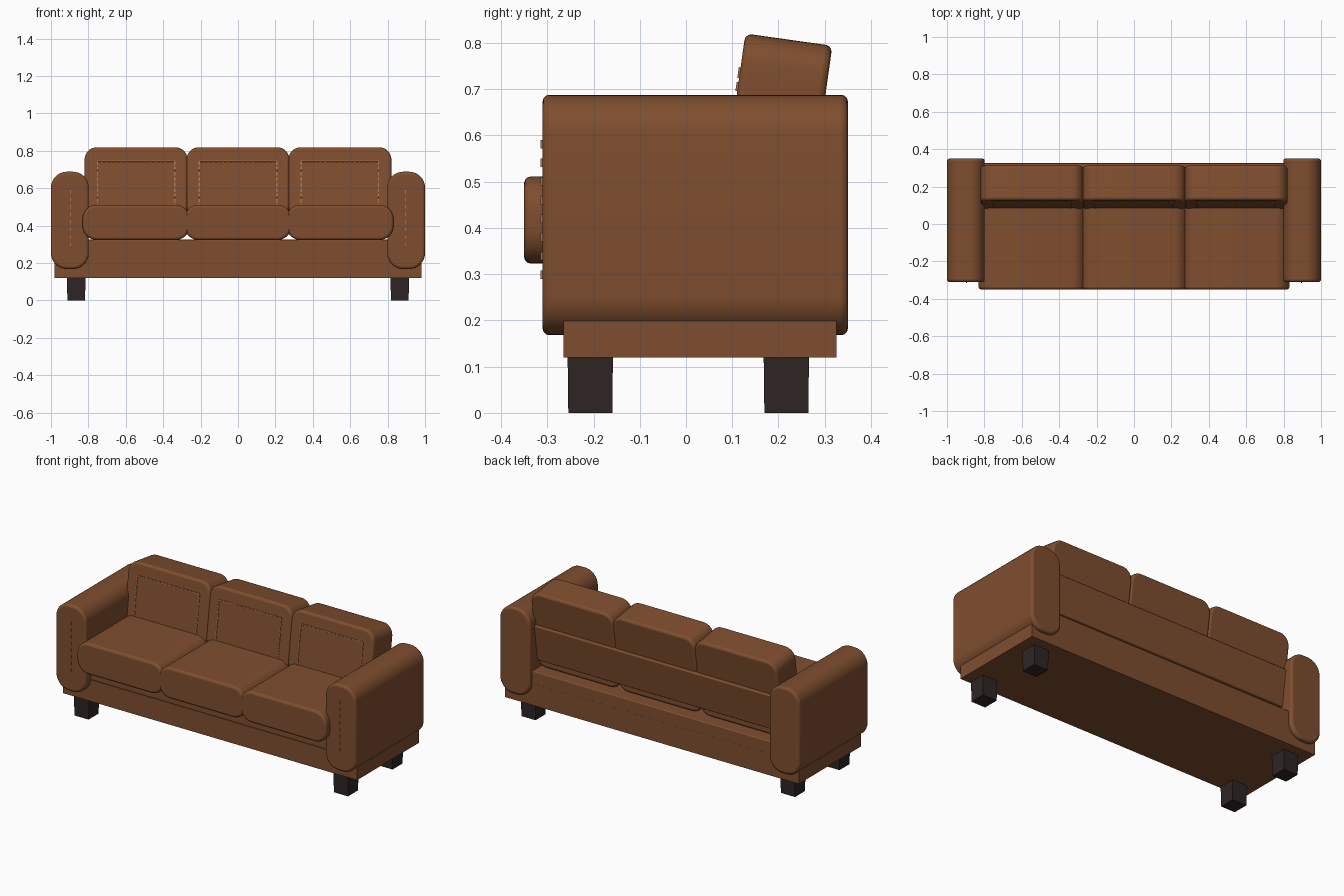
import bpy, bmesh, math
from mathutils import Matrix, Vector

if "Cube" in bpy.data.objects:
    bpy.data.objects.remove(bpy.data.objects["Cube"])


def material(name, color):
    m = bpy.data.materials.new(name)
    m.diffuse_color = (*color, 1)
    m.use_nodes = True
    m.node_tree.nodes["Principled BSDF"].inputs["Base Color"].default_value = m.diffuse_color
    return m


LEATHER = material("brown leather", (0.212, 0.076, 0.028))
STITCH = material("tan thread", (0.42, 0.17, 0.08))
WOOD = material("dark wood", (0.028, 0.018, 0.018))


def finish(bm, name, mat, loc=(0, 0, 0), tilt=0.0, bevel=0.0):
    bmesh.ops.recalc_face_normals(bm, faces=bm.faces)
    me = bpy.data.meshes.new(name)
    bm.to_mesh(me)
    bm.free()
    me.materials.append(mat)
    ob = bpy.data.objects.new(name, me)
    bpy.context.collection.objects.link(ob)
    ob.location = loc
    ob.rotation_euler.x = tilt
    if bevel:
        mod = ob.modifiers.new("soft_edges", 'BEVEL')
        mod.width = bevel
        mod.segments = 3
        mod.limit_method = 'ANGLE'
        mod.angle_limit = math.radians(40)
        bpy.ops.object.select_all(action='DESELECT')
        ob.select_set(True)
        bpy.context.view_layer.objects.active = ob
        bpy.ops.object.shade_smooth_by_angle(angle=math.radians(35))
    return ob


def add_box(bm, center, size):
    mat = Matrix.Translation(Vector(center)) @ Matrix.Diagonal((*size, 1))
    bmesh.ops.create_cube(bm, size=1, matrix=mat)


def box(name, lo, hi, mat, bevel=0.0):
    bm = bmesh.new()
    add_box(bm, [(a + b) / 2 for a, b in zip(lo, hi)], [b - a for a, b in zip(lo, hi)])
    return finish(bm, name, mat, bevel=bevel)


def pad(name, size, radius, loc, tilt=0.0, bevel=0.014):
    """Rounded rectangle in x and z, pulled out along y."""
    w, d, h = (s / 2 for s in size)
    bm = bmesh.new()
    verts = []
    for k, (sx, sz) in enumerate(((1, 1), (-1, 1), (-1, -1), (1, -1))):
        for i in range(9):
            a = math.radians(90 * k + 90 * i / 8)
            verts.append(bm.verts.new((sx * (w - radius) + radius * math.cos(a), -d,
                                       sz * (h - radius) + radius * math.sin(a))))
    face = bm.faces.new(verts)
    out = bmesh.ops.extrude_face_region(bm, geom=[face], use_keep_orig=True)
    moved = [g for g in out["geom"] if isinstance(g, bmesh.types.BMVert)]
    bmesh.ops.translate(bm, verts=moved, vec=(0, 2 * d, 0))
    return finish(bm, name, LEATHER, loc, tilt, bevel)


def dashes(bm, start, end, y, length, gap, width):
    """Row of thread dashes from start to end, given as (x, z)."""
    a, b = Vector(start), Vector(end)
    run = (b - a).length
    step = (b - a).normalized()
    count = int((run + gap) / (length + gap))
    pitch = (run - length) / (count - 1)
    for i in range(count):
        c = a + step * (i * pitch + length / 2)
        upright = abs(step.y) > 0.5
        add_box(bm, (c.x, y, c.y),
                (width if upright else length, 0.006, length if upright else width))


# Base and deck under the seat
box("base", (-0.98, -0.265, 0.12), (0.98, 0.325, 0.25), LEATHER)
box("seat_deck", (-0.81, -0.26, 0.245), (0.81, 0.325, 0.325), LEATHER, 0.006)

# Legs, slightly tapered
for sx in (-1, 1):
    for y, part in ((-0.207, "front_leg"), (0.217, "back_leg")):
        bm = bmesh.new()
        add_box(bm, (0, 0, 0.06), (0.1, 0.098, 0.12))
        for v in bm.verts:
            if v.co.z < 0.01:
                v.co.x *= 0.94
                v.co.y *= 0.97
        finish(bm, part, WOOD, (sx * 0.865, y, 0))

# Arms with a stitched line on the front
for sx in (-1, 1):
    pad("arm", (0.202, 0.66, 0.52), 0.085, (sx * 0.899, 0.02, 0.428))
    bm = bmesh.new()
    dashes(bm, (0, 0.29), (0, 0.59), -0.312, 0.018, 0.019, 0.005)
    finish(bm, "arm_stitching", STITCH, (sx * 0.895, 0, 0))

TILT = math.radians(-8)
# Back frame behind the cushions
bm = bmesh.new()
add_box(bm, (0, 0, 0), (1.62, 0.08, 0.22))
finish(bm, "back_frame", LEATHER, (0, 0.25, 0.485), TILT, 0.006)

# Seat and back cushions, with stitched frames on the back ones
for i in (-1, 0, 1):
    x = i * 0.545
    pad("seat_cushion", (0.572, 0.6, 0.188), 0.075, (x, -0.05, 0.417))
    back = (x, 0.196, 0.619)
    pad("back_cushion", (0.55, 0.19, 0.38), 0.065, back, TILT)
    bm = bmesh.new()
    for sx in (-1, 1):
        dashes(bm, (sx * 0.207, -0.14), (sx * 0.207, 0.113), -0.096, 0.02, 0.006, 0.006)
    dashes(bm, (-0.207, 0.113), (0.207, 0.113), -0.096, 0.02, 0.006, 0.006)
    finish(bm, "back_stitching", STITCH, back, TILT)
